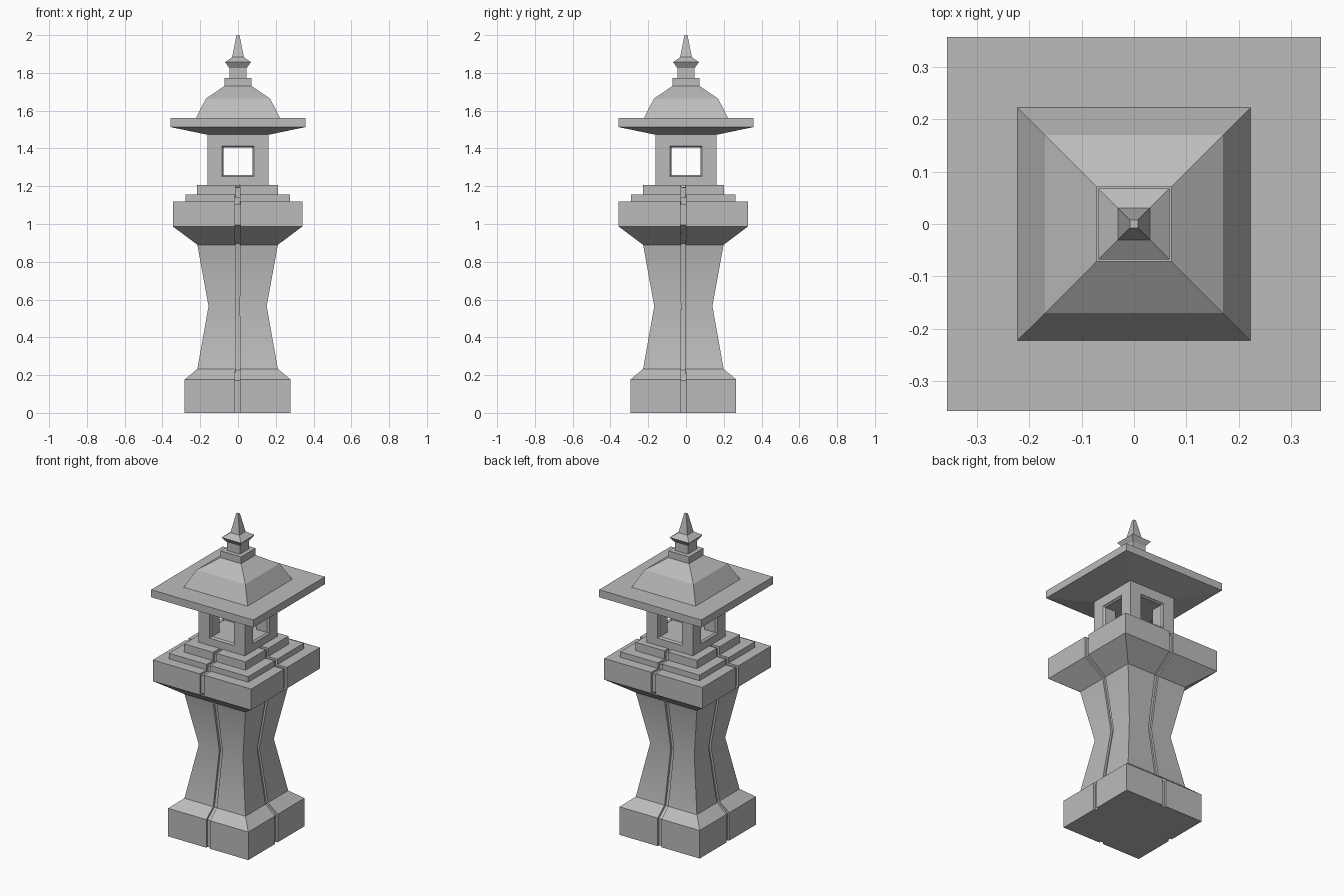
import bpy, bmesh
from math import radians
from mathutils import Vector, Matrix

cube = bpy.data.objects.get("Cube")
if cube:
    bpy.data.objects.remove(cube, do_unlink=True)

# Single stone colour
STONE = (0.5, 0.5, 0.5, 1.0)
stone = bpy.data.materials.new("grey_stone")
stone.use_nodes = True
stone.diffuse_color = STONE
bsdf = next(n for n in stone.node_tree.nodes if n.type == 'BSDF_PRINCIPLED')
bsdf.inputs["Base Color"].default_value = STONE
bsdf.inputs["Roughness"].default_value = 0.9


def loft(name, rings, location=(0, 0, 0)):
    """Skin a stack of closed rings and cap both ends."""
    bm = bmesh.new()
    loops = [[bm.verts.new(p) for p in ring] for ring in rings]
    n = len(loops[0])
    for low, high in zip(loops, loops[1:]):
        for i in range(n):
            j = (i + 1) % n
            bm.faces.new((low[i], low[j], high[j], high[i]))
    bm.faces.new(loops[0][::-1])
    bm.faces.new(loops[-1])
    bmesh.ops.recalc_face_normals(bm, faces=bm.faces)
    mesh = bpy.data.meshes.new(name)
    bm.to_mesh(mesh)
    bm.free()
    mesh.materials.append(stone)
    obj = bpy.data.objects.new(name, mesh)
    obj.location = location
    bpy.context.collection.objects.link(obj)
    return obj


def four_sides(points):
    """Repeat the points of the front side around the z axis."""
    return [Matrix.Rotation(radians(90 * k), 3, 'Z') @ Vector(p)
            for k in range(4) for p in points]


def square(r, z):
    return four_sides([(-r, -r, z)])


def inset_profile(profile, depth):
    """Offset a (radius, height) profile inwards with mitred corners."""
    pts = [Vector(p) for p in profile]
    normals = []
    for a, b in zip(pts, pts[1:]):
        d = (b - a).normalized()
        normals.append(Vector((d.y, -d.x)))
    normals = [normals[0]] + normals + [normals[-1]]
    return [p - depth * (m + n) / (1 + m.dot(n))
            for p, m, n in zip(pts, normals, normals[1:])]


def grooved(outer, inner):
    """Square ring with a notch in the middle of each side."""
    r, z = outer
    s, h = inner
    g = 0.008 + 0.02 * r
    return four_sides([(-r, -r, z), (-g, -r, z), (-g, -s, h), (g, -s, h), (g, -r, z)])


# Pedestal: base, waisted shaft and stepped platform with a groove up each side
pedestal_profile = [
    (0.28, 0), (0.28, 0.177), (0.213, 0.233), (0.154, 0.565), (0.213, 0.89),
    (0.343, 0.987), (0.343, 1.12), (0.277, 1.12), (0.277, 1.155),
    (0.214, 1.155), (0.214, 1.207), (0.1, 1.207)]
groove_profile = inset_profile(pedestal_profile, 0.013)
pedestal = loft("pedestal",
                [grooved(o, i) for o, i in zip(pedestal_profile, groove_profile)],
                (-0.002, -0.014, 0))

# Lamp chamber: a block with windows cut through in both directions
chamber = loft("lamp_chamber", [square(0.162, 1.2), square(0.162, 1.48)])
window_profile = [(0.084, -0.2), (0.084, -0.16), (0.076, -0.15),
                  (0.076, 0.15), (0.084, 0.16), (0.084, 0.2)]
bpy.context.view_layer.objects.active = chamber
for turn in (0, 90):
    cutter = loft("window_cutter", [square(*p) for p in window_profile])
    cutter.hide_render = True
    cutter.data.transform(Matrix.Translation((0, 0, 1.332))
                          @ Matrix.Rotation(radians(turn), 4, 'Z')
                          @ Matrix.Diagonal((1, 1, 0.95, 1))
                          @ Matrix.Rotation(radians(90), 4, 'X'))
    cut = chamber.modifiers.new("window", 'BOOLEAN')
    cut.operation = 'DIFFERENCE'
    cut.solver = 'EXACT'
    cut.object = cutter
    bpy.ops.object.modifier_apply(modifier=cut.name)
    bpy.data.objects.remove(cutter, do_unlink=True)

# Roof: sloped underside, broad eave slab and two-pitch cap
roof_profile = [(0.164, 1.473), (0.357, 1.513), (0.357, 1.56),
                (0.223, 1.56), (0.17, 1.664), (0.072, 1.73)]
loft("roof", [square(*p) for p in roof_profile])

# Finial: collar, neck, flared rim and spire
finial_profile = [(0.072, 1.73), (0.072, 1.773), (0.046, 1.773), (0.046, 1.825),
                  (0.068, 1.857), (0.031, 1.883), (0.008, 2.0)]
loft("finial", [square(*p) for p in finial_profile])

# Soft shading across the waist of the shaft only
bpy.ops.object.select_all(action='DESELECT')
pedestal.select_set(True)
bpy.context.view_layer.objects.active = pedestal
bpy.ops.object.shade_smooth_by_angle(angle=radians(30))
